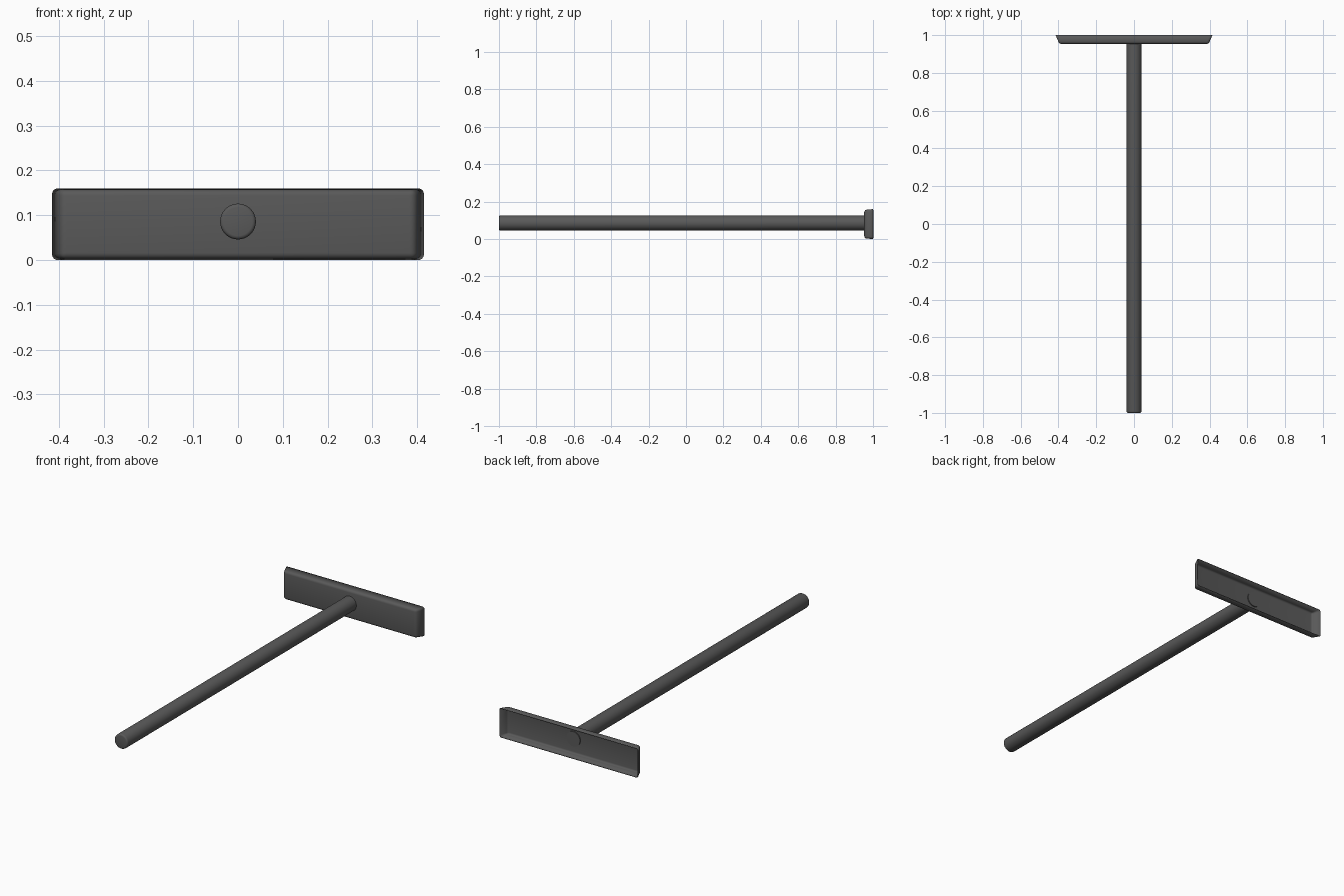
import bpy, bmesh
from mathutils import Matrix, Vector

cube = bpy.data.objects.get("Cube")
if cube:
    bpy.data.objects.remove(cube, do_unlink=True)

# Single dark grey plastic
grey = bpy.data.materials.new("dark_grey_plastic")
grey.use_nodes = True
colour = (0.1, 0.1, 0.1, 1)
grey.diffuse_color = colour
grey.node_tree.nodes["Principled BSDF"].inputs["Base Color"].default_value = colour

HALF_LENGTH, HEIGHT = 0.415, 0.16
FRONT_Y, BACK_Y = 0.953, 1.0
MID_Z = HEIGHT / 2


def finish(name, bm):
    bmesh.ops.recalc_face_normals(bm, faces=bm.faces)
    mesh = bpy.data.meshes.new(name)
    bm.to_mesh(mesh)
    bm.free()
    mesh.materials.append(grey)
    obj = bpy.data.objects.new(name, mesh)
    bpy.context.collection.objects.link(obj)
    bpy.ops.object.select_all(action='DESELECT')
    obj.select_set(True)
    bpy.context.view_layer.objects.active = obj
    bpy.ops.object.shade_smooth_by_angle(angle=0.6)
    return obj


# Head: shallow flared tray, open at the back
bm = bmesh.new()
bmesh.ops.create_cube(bm, size=2)
for v in bm.verts:
    front = v.co.y < 0
    half_x = HALF_LENGTH - (0.02 if front else 0)
    half_z = MID_Z - (0.004 if front else 0)
    v.co = Vector((v.co.x * half_x, FRONT_Y if front else BACK_Y,
                   MID_Z + v.co.z * half_z))
rounded = [e for e in bm.edges if any(v.co.y < BACK_Y - 0.01 for v in e.verts)]
bmesh.ops.bevel(bm, geom=rounded, offset=0.012, segments=4, profile=0.5,
                affect='EDGES', clamp_overlap=True)
back = [f for f in bm.faces if all(v.co.y > BACK_Y - 0.001 for v in f.verts)]
bmesh.ops.delete(bm, geom=back, context='FACES')
head = finish("head_tray", bm)
wall = head.modifiers.new("wall", 'SOLIDIFY')
wall.thickness = 0.004
wall.offset = -1

# Handle: long round pole with a softened end, its other end poking into the tray
START_Y, END_Y = -1.0, 0.962
bm = bmesh.new()
turn = Matrix.Rotation(1.570796, 4, 'X')
place = Matrix.Translation((0, (START_Y + END_Y) / 2, 0.086))
bmesh.ops.create_cone(bm, cap_ends=True, segments=32, radius1=0.04, radius2=0.04,
                      depth=END_Y - START_Y, matrix=place @ turn)
tip = [e for e in bm.edges if all(v.co.y < START_Y + 0.01 for v in e.verts)]
bmesh.ops.bevel(bm, geom=tip, offset=0.008, segments=3, profile=0.5, affect='EDGES')
finish("handle_pole", bm)
